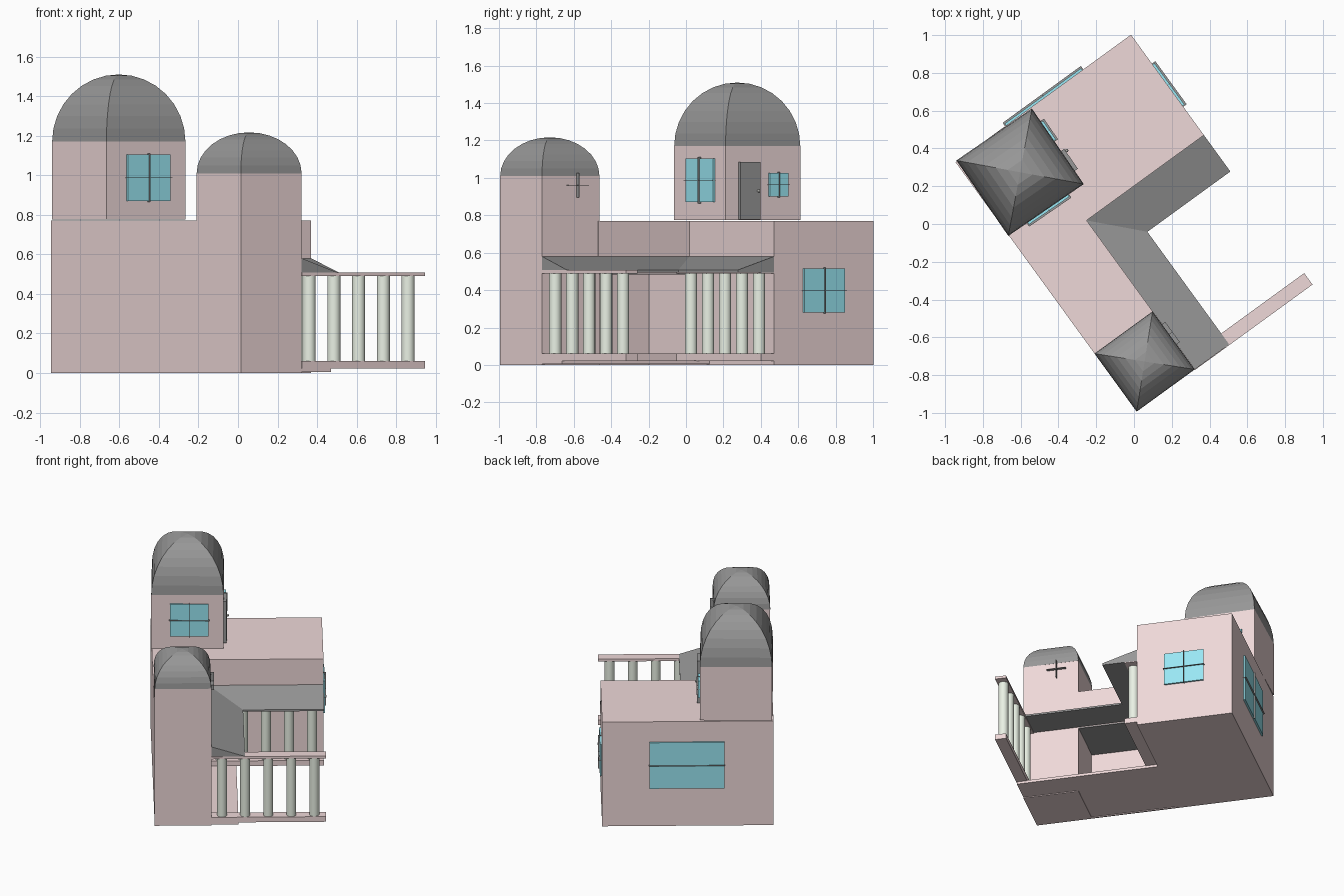
import bpy, bmesh
from math import radians, sin, cos, pi
from mathutils import Matrix

if "Cube" in bpy.data.objects:
    bpy.data.objects.remove(bpy.data.objects["Cube"])

# The house is turned 36 degrees; the upper tower sits slightly off that angle
HOUSE = Matrix.Rotation(radians(36), 4, 'Z')
TOWER = Matrix.Translation((-0.603, 0.274, 0)) @ Matrix.Rotation(radians(34.5), 4, 'Z')


def material(name, color):
    m = bpy.data.materials.new(name)
    m.diffuse_color = (*color, 1)
    m.use_nodes = True
    m.node_tree.nodes["Principled BSDF"].inputs["Base Color"].default_value = m.diffuse_color
    return m


PINK = material("plaster", (0.86, 0.69, 0.69))
DARK = material("dark_roof", (0.31, 0.31, 0.31))
GLASS = material("glass", (0.32, 0.80, 0.90))
CREAM = material("column_stone", (0.82, 0.88, 0.78))
BRASS = material("knob_metal", (0.85, 0.85, 0.8))


def finish(name, bm, mat, frame):
    bmesh.ops.recalc_face_normals(bm, faces=bm.faces)
    me = bpy.data.meshes.new(name)
    bm.to_mesh(me)
    bm.free()
    me.transform(frame)
    me.materials.append(mat)
    ob = bpy.data.objects.new(name, me)
    bpy.context.collection.objects.link(ob)
    return ob


def box(name, u, v, z, mat=PINK, frame=HOUSE):
    bm = bmesh.new()
    size = [b - a for a, b in (u, v, z)]
    mid = [(a + b) / 2 for a, b in (u, v, z)]
    bmesh.ops.create_cube(bm, size=1, matrix=Matrix.Translation(mid) @ Matrix.Diagonal((*size, 1)))
    return finish(name, bm, mat, frame)


def dome(name, cu, cv, half, z, height, frame, rings=8):
    """Four-sided dome with a round profile."""
    bm = bmesh.new()
    loops = []
    for i in range(rings):
        a = i / rings * pi / 2
        r = half * cos(a)
        loops.append([bm.verts.new((cu + x * r, cv + y * r, z + height * sin(a)))
                      for x, y in ((-1, -1), (1, -1), (1, 1), (-1, 1))])
    tip = bm.verts.new((cu, cv, z + height))
    for lo, hi in zip(loops, loops[1:]):
        for k in range(4):
            bm.faces.new((lo[k], lo[k - 1], hi[k - 1], hi[k]))
    for k in range(4):
        bm.faces.new((loops[-1][k], loops[-1][k - 1], tip))
    bm.faces.new(loops[0])
    finish(name, bm, DARK, frame)


def window(name, frame, pos, angle, width, z, glass=True):
    """Pane on a wall with crossed thin fins; local -y points out of the wall."""
    f = frame @ Matrix.Translation((*pos, 0)) @ Matrix.Rotation(radians(angle), 4, 'Z')
    w, m = width / 2, (z[0] + z[1]) / 2
    if glass:
        box(name + "_glass", (-w, w), (-0.012, 0.005), z, GLASS, f)
    box(name + "_upright", (-0.001, 0.001), (-0.022, 0), (z[0] - 0.006, z[1] + 0.006), DARK, f)
    box(name + "_crossbar", (-w - 0.006, w + 0.006), (-0.022, 0), (m - 0.001, m + 0.001), DARK, f)


# House body: closed rear wing, open loggia under an upper storey
box("rear_wing", (-0.572, 0.576), (0.163, 0.82), (0, 0.77))
box("loggia_upper_storey", (-0.572, -0.192), (-0.44, 0.163), (0.49, 0.77))
box("loggia_ceiling", (-0.56, -0.192), (-0.43, 0.163), (0.484, 0.49), DARK)
box("loggia_back_wall", (-0.572, -0.56), (-0.44, 0.163), (0, 0.49))
box("loggia_floor", (-0.56, -0.192), (-0.43, 0.163), (0.02, 0.06))
box("loggia_step", (-0.56, -0.01), (-0.812, 0.163), (0.005, 0.025))

# Small corner tower
box("corner_tower", (-0.572, -0.193), (-0.812, -0.432), (0, 1.01))
dome("corner_tower_dome", -0.3825, -0.622, 0.19, 1.01, 0.207, HOUSE)

# Upper tower
H = 0.2425
box("upper_tower", (-H, H), (-H, H), (0.775, 1.17), PINK, TOWER)
dome("upper_tower_dome", 0, 0, H, 1.17, 0.34, TOWER)

# L-shaped sloping porch roof with flat underside
bm = bmesh.new()
inner = [(-0.192, -0.812), (-0.192, 0.163), (0.576, 0.163)]
outer = [(0.033, -0.812), (0.033, -0.075), (0.576, -0.075)]
it, ot, ib, ob_ = ([bm.verts.new((*p, z)) for p in pts] for pts, z in
                   ((inner, 0.58), (outer, 0.508), (inner, 0.495), (outer, 0.495)))
ring = [it, ot, ob_, ib]
for j in range(2):
    for k in range(4):
        a, b = ring[k], ring[(k + 1) % 4]
        bm.faces.new((a[j], a[j + 1], b[j + 1], b[j]))
for j in (0, 2):
    bm.faces.new([r[j] for r in ring])
finish("porch_roof", bm, DARK, HOUSE)

# Two colonnades: bottom rail, top rail and five columns each
for label, v0, v1 in (("front", -0.815, -0.74), ("rear", 0.078, 0.163)):
    box(label + "_bottom_rail", (-0.193, 0.576), (v0, v1), (0.022, 0.06))
    box(label + "_top_rail", (-0.193, 0.576), (v0, v1), (0.49, 0.508))
    for i in range(5):
        bm = bmesh.new()
        pos = Matrix.Translation((-0.12 + 0.1545 * i, (v0 + v1) / 2, 0.275))
        bmesh.ops.create_cone(bm, cap_ends=True, segments=24, radius1=0.033,
                              radius2=0.033, depth=0.43, matrix=pos)
        for f in bm.faces:
            f.smooth = len(f.verts) == 4
        finish(f"{label}_column_{i + 1}", bm, CREAM, HOUSE)

# Windows
window("side_window", HOUSE, (0.576, 0.49), 90, 0.27, (0.28, 0.515))
window("back_window", HOUSE, (0.008, 0.82), 180, 0.50, (0.28, 0.62))
window("tower_front_window", TOWER, (0.012, -H), 0, 0.26, (0.87, 1.105))
window("tower_side_window", TOWER, (H, 0.096), 90, 0.12, (0.9, 1.025))
window("corner_tower_slot", HOUSE, (-0.193, -0.582), 90, 0.12, (0.9, 1.02), glass=False)

# Roof terrace door with knob
box("terrace_door", (H - 0.005, H + 0.02), (-0.158, -0.03), (0.777, 1.085), DARK, TOWER)
bm = bmesh.new()
bmesh.ops.create_icosphere(bm, subdivisions=2, radius=0.009,
                           matrix=Matrix.Translation((H + 0.026, -0.045, 0.93)))
finish("door_knob", bm, BRASS, TOWER)
